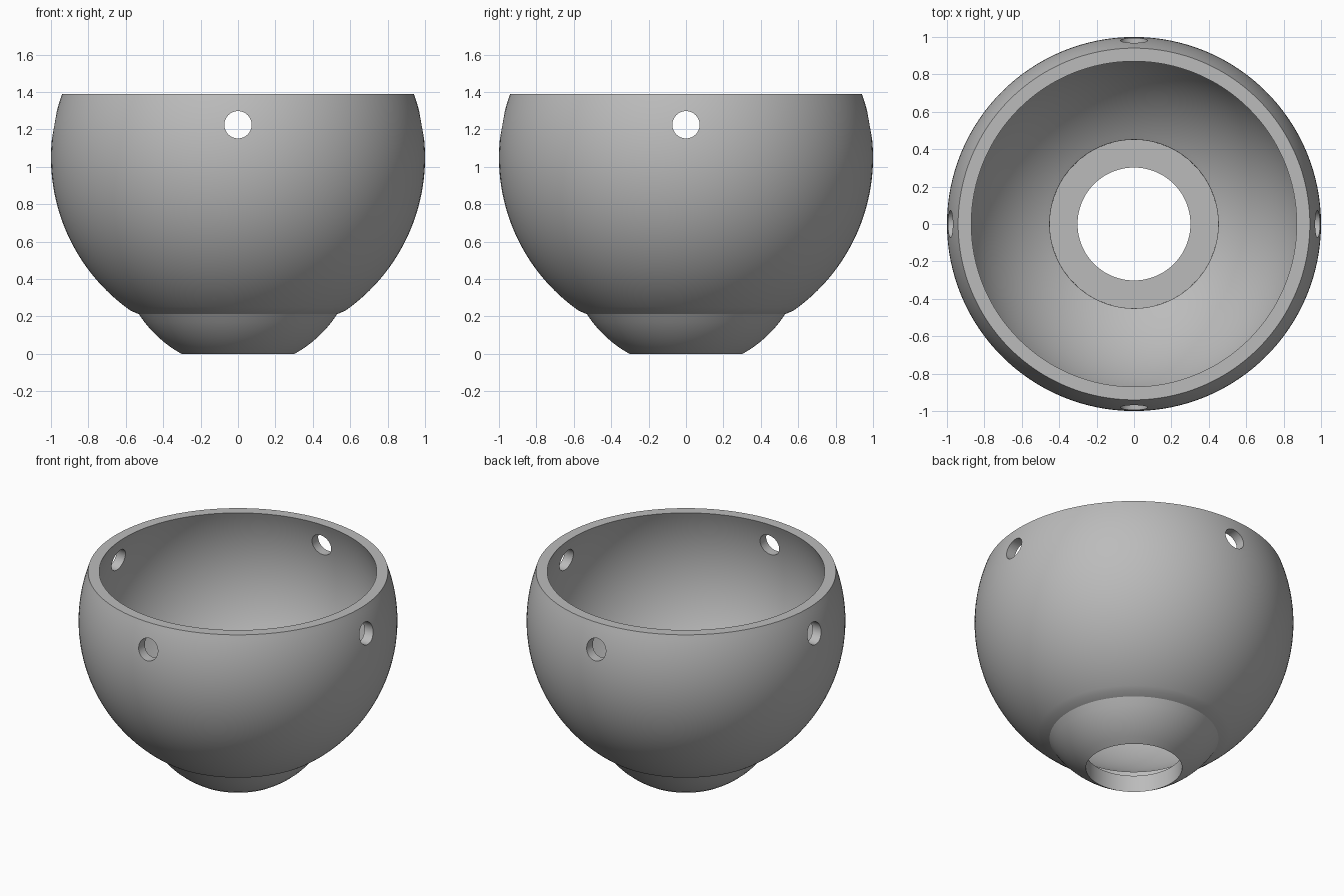
import bpy, bmesh, math
from mathutils import Matrix

cube = bpy.data.objects.get("Cube")
if cube:
    bpy.data.objects.remove(cube, do_unlink=True)

SEGMENTS = 128
TOP, BOWL_Z, FOOT_Z = 1.39, 1.05, 0.553

clay = bpy.data.materials.new("plain grey")
clay.use_nodes = True
GREY = (0.5, 0.5, 0.5, 1)
clay.diffuse_color = GREY
clay.node_tree.nodes["Principled BSDF"].inputs["Base Color"].default_value = GREY


def arc(radius, centre, z0, z1, steps):
    """Points (r, z) on a sphere's outline between two heights."""
    a0 = math.asin((z0 - centre) / radius)
    a1 = math.asin((z1 - centre) / radius)
    angles = [a0 + (a1 - a0) * i / steps for i in range(steps + 1)]
    return [(radius * math.cos(a), centre + radius * math.sin(a)) for a in angles]


def make_object(name, bm):
    mesh = bpy.data.meshes.new(name)
    bmesh.ops.recalc_face_normals(bm, faces=bm.faces)
    bm.to_mesh(mesh)
    bm.free()
    obj = bpy.data.objects.new(name, mesh)
    bpy.context.collection.objects.link(obj)
    mesh.materials.append(clay)
    return obj


# Bowl: outer foot, outer wall, inner wall, counterbored drain
foot = arc(0.63, FOOT_Z, 0, 0.212, 6)
outer = arc(1.0, BOWL_Z, 0.212, TOP, 40)[1:]
inner = arc(0.934, BOWL_Z, TOP, 0.232, 40)
drain = [(0.45, 0.117), (foot[0][0], 0.117)]
profile = foot + outer + inner + drain

bm = bmesh.new()
rings = []
for r, z in profile:
    rings.append([bm.verts.new((r * math.cos(t), r * math.sin(t), z))
                  for t in (math.tau * i / SEGMENTS for i in range(SEGMENTS))])
for a, b in zip(rings, rings[1:] + rings[:1]):
    for i in range(SEGMENTS):
        j = (i + 1) % SEGMENTS
        bm.faces.new((a[i], a[j], b[j], b[i]))
bowl = make_object("bowl", bm)

# Hanging holes: one straight bore along each horizontal axis
for name, axis in (("side_bore_cutter", "Y"), ("front_bore_cutter", "X")):
    bm = bmesh.new()
    bmesh.ops.create_cone(bm, cap_ends=True, segments=48, radius1=0.073,
                          radius2=0.073, depth=2.4,
                          matrix=Matrix.Translation((0, 0, 1.225))
                          @ Matrix.Rotation(math.pi / 2, 4, axis))
    cutter = make_object(name, bm)
    cutter.hide_render = True
    cutter.hide_set(True)
    cut = bowl.modifiers.new(name, "BOOLEAN")
    cut.operation, cut.solver, cut.object = "DIFFERENCE", "EXACT", cutter

# Bake the cuts, then smooth while keeping the rims sharp
bpy.ops.object.select_all(action="DESELECT")
bpy.context.view_layer.objects.active = bowl
bowl.select_set(True)
for mod in list(bowl.modifiers):
    bpy.ops.object.modifier_apply(modifier=mod.name)
for helper in ("side_bore_cutter", "front_bore_cutter"):
    bpy.data.objects.remove(bpy.data.objects[helper], do_unlink=True)
bpy.ops.object.shade_smooth_by_angle(angle=math.radians(30))
